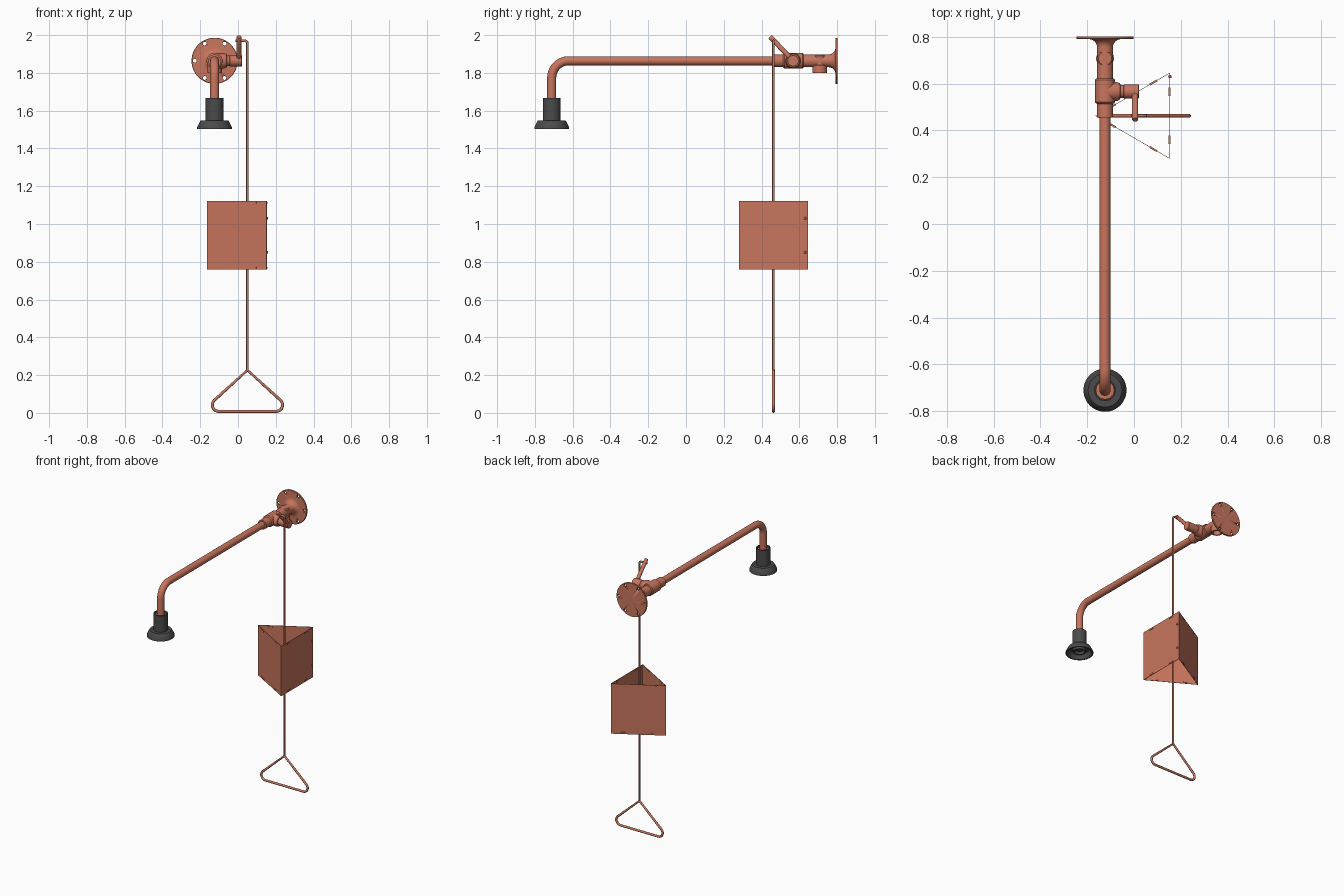
import bpy, bmesh, math
from mathutils import Vector, Matrix

if "Cube" in bpy.data.objects:
    bpy.data.objects.remove(bpy.data.objects["Cube"])

def material(name, col):
    m = bpy.data.materials.new(name)
    m.diffuse_color = (*col, 1)
    m.use_nodes = True
    m.node_tree.nodes["Principled BSDF"].inputs["Base Color"].default_value = m.diffuse_color
    return m

CORAL = material("coral_paint", (0.58, 0.18, 0.11))
DARK = material("dark_rubber", (0.07, 0.07, 0.07))
PX, PZ = -0.124, 1.864          # pipe axis
HY = -0.711                     # shower head position
VY = 0.567                      # valve position
RX, RY = 0.05, 0.463            # pull rod position

def finish(name, bm, mat, smooth=True):
    bmesh.ops.remove_doubles(bm, verts=bm.verts, dist=1e-5)
    bmesh.ops.recalc_face_normals(bm, faces=bm.faces)
    me = bpy.data.meshes.new(name)
    bm.to_mesh(me)
    bm.free()
    ob = bpy.data.objects.new(name, me)
    bpy.context.collection.objects.link(ob)
    me.materials.append(mat)
    bpy.ops.object.select_all(action='DESELECT')
    bpy.context.view_layer.objects.active = ob
    ob.select_set(True)
    if smooth:
        bpy.ops.object.shade_smooth_by_angle(angle=math.radians(35))
    return ob

def lathe(name, origin, axis, profile, mat=CORAL, n=40):
    """Revolve (radius, distance) points around an axis."""
    bm = bmesh.new()
    mtx = Matrix.Translation(origin) @ Vector(axis).to_track_quat('Z', 'Y').to_matrix().to_4x4()
    rings = []
    for r, t in profile:
        rings.append([bm.verts.new(mtx @ Vector((r * math.cos(2 * math.pi * i / n),
                                                 r * math.sin(2 * math.pi * i / n), t)))
                      for i in range(n)])
    for a, b in zip(rings, rings[1:]):
        for i in range(n):
            j = (i + 1) % n
            bm.faces.new((a[i], a[j], b[j], b[i]))
    return finish(name, bm, mat)

def tube(name, pts, radius, closed=False, mat=CORAL):
    """Round tube along a path of points."""
    cu = bpy.data.curves.new(name, 'CURVE')
    cu.dimensions = '3D'
    cu.bevel_depth = radius
    cu.bevel_resolution = 6
    cu.use_fill_caps = True
    sp = cu.splines.new('POLY')
    sp.points.add(len(pts) - 1)
    for p, co in zip(sp.points, pts):
        p.co = (*co, 1)
    sp.use_cyclic_u = closed
    ob = bpy.data.objects.new(name, cu)
    bpy.context.collection.objects.link(ob)
    cu.materials.append(mat)
    bpy.ops.object.select_all(action='DESELECT')
    bpy.context.view_layer.objects.active = ob
    ob.select_set(True)
    bpy.ops.object.convert(target='MESH')
    bpy.ops.object.shade_smooth_by_angle(angle=math.radians(35))
    return ob

def arc(cx, cy, r, a0, a1, n=10):
    return [(cx + r * math.cos(math.radians(a0 + (a1 - a0) * i / n)),
             cy + r * math.sin(math.radians(a0 + (a1 - a0) * i / n))) for i in range(n + 1)]

# Wall flange with flared neck
fillet = [(0.034 + 0.035 - x, 0.012 + 0.035 - y) for x, y in arc(0, 0, 0.035, 90, 0, 6)]
flange = lathe("wall_flange", (PX, 0.803, PZ), (0, -1, 0),
               [(0, 0), (0.120, 0), (0.122, 0.002), (0.122, 0.010), (0.120, 0.012)]
               + fillet + [(0.034, 0.19), (0, 0.19)], n=64)

# Six bolt holes
for i in range(6):
    a = math.pi * i / 3
    cut = lathe("hole_cutter", (PX + 0.105 * math.cos(a), 0.83, PZ + 0.105 * math.sin(a)),
                (0, -1, 0), [(0, 0), (0.010, 0), (0.010, 0.05), (0, 0.05)], n=16)
    cut.hide_render = True
    bpy.context.view_layer.objects.active = flange
    mod = flange.modifiers.new("hole", 'BOOLEAN')
    mod.operation, mod.object, mod.solver = 'DIFFERENCE', cut, 'EXACT'
    bpy.ops.object.modifier_apply(modifier=mod.name)
    bpy.data.objects.remove(cut)

# Inlet port below the neck, with rounded top cap
lathe("inlet_port", (PX, 0.708, PZ + 0.033), (0, 0, -1),
      [(0, 0), (0.028, 0.001), (0.034, 0.008), (0.034, 0.055), (0.038, 0.058),
       (0.038, 0.098), (0.027, 0.098), (0.027, 0.05), (0, 0.05)])

# Valve body and pipe collar
lathe("valve_body", (PX, 0.623, PZ), (0, -1, 0),
      [(0, 0), (0.037, 0), (0.042, 0.006), (0.042, 0.102), (0.037, 0.108), (0.034, 0.109),
       (0.034, 0.168), (0.024, 0.168)])
lathe("valve_stem", (PX, VY, PZ), (1, 0, 0),
      [(0, 0), (0.040, 0), (0.040, 0.052), (0.035, 0.064), (0.028, 0.066), (0.028, 0.080),
       (0.030, 0.081), (0.030, 0.143), (0.028, 0.145), (0, 0.145)])

# Operating lever
lever_dir = Vector((0, -0.121, 0.127)).normalized()
lathe("valve_lever", (0.005, VY, PZ), lever_dir,
      [(0, 0), (0.013, 0), (0.013, 0.173), (0.011, 0.176), (0, 0.176)], n=24)

# Shower arm with bend
R = 0.09
bend = arc(HY + R, PZ - R, R, 90, 180, 14)
tube("shower_arm", [(PX, 0.50, PZ)] + [(PX, y, z) for y, z in bend] + [(PX, HY, 1.57)], 0.024)

# Shower head and its threaded insert
lathe("shower_head", (PX, HY, 0), (0, 0, 1),
      [(0, 1.565), (0.041, 1.565), (0.041, 1.668), (0.047, 1.668), (0.047, 1.549), (0.072, 1.549),
       (0.075, 1.546), (0.092, 1.512), (0.092, 1.503), (0.084, 1.503), (0.066, 1.538),
       (0.042, 1.538), (0.042, 1.515), (0.034, 1.515), (0.030, 1.535), (0.016, 1.535),
       (0.012, 1.520), (0, 1.520)], DARK, 48)
lathe("head_insert", (PX, HY, 1.57), (0, 0, 1),
      [(0.022, 0), (0.040, 0), (0.040, 0.085), (0.022, 0.085)], n=12)

# Pull rod hooked over the lever
top = [(x, RY, z) for x, z in arc(RX - 0.014, 1.956, 0.014, 0, 90, 6)]
tube("pull_rod", [(RX, RY, 0.226)] + top + [(-0.012, RY, 1.970)], 0.0065)

# Triangular pull handle
cr = 0.034
right = arc(0.152, 0.008 + cr, cr, -90, 48)
loop = [(0, 0.226)] + [(-x, z) for x, z in reversed(right)][0:] + right
tube("pull_handle", [(RX + x, RY, z) for x, z in loop], 0.008, closed=True)

# Three-sided open sign: thin panels, edge tabs and corner rivets
def add_box(bm, centre, u, v, su, sv, sz):
    m = Matrix((u, v, (0, 0, 1))).transposed().to_4x4()
    m = Matrix.Translation(centre) @ m @ Matrix.Diagonal((su, sv, sz, 1))
    bmesh.ops.create_cube(bm, size=1, matrix=m)

SIDE, Z0, Z1 = 0.365, 0.758, 1.122
RAD = SIDE / math.sqrt(3)
corners = [Vector((RX + RAD * math.cos(math.radians(a)) - 0.003,
                   RY + RAD * math.sin(math.radians(a)), 0)) for a in (180, 300, 60)]
for k in range(3):
    a, b = corners[k], corners[(k + 1) % 3]
    u = (b - a).normalized()
    v = Vector((-u.y, u.x, 0))
    bm = bmesh.new()
    add_box(bm, (a + b) / 2 + Vector((0, 0, (Z0 + Z1) / 2)), u, v, SIDE, 0.002, Z1 - Z0)
    finish("sign_panel_%d" % (k + 1), bm, CORAL, False)
    bm = bmesh.new()
    for f in (0.22, 0.78):
        for z in (Z0 + 0.010, Z1 - 0.010):
            add_box(bm, a.lerp(b, f) + Vector((0, 0, z)), u, v, 0.036, 0.008, 0.008)
    finish("sign_tabs_%d" % (k + 1), bm, CORAL, False)
for z in (0.85, 1.03):
    lathe("corner_rivet", (corners[2].x - 0.004, corners[2].y - 0.015, z), (1, 0, 0),
          [(0, 0), (0.007, 0), (0.007, 0.009), (0.005, 0.011), (0, 0.011)], n=16)
